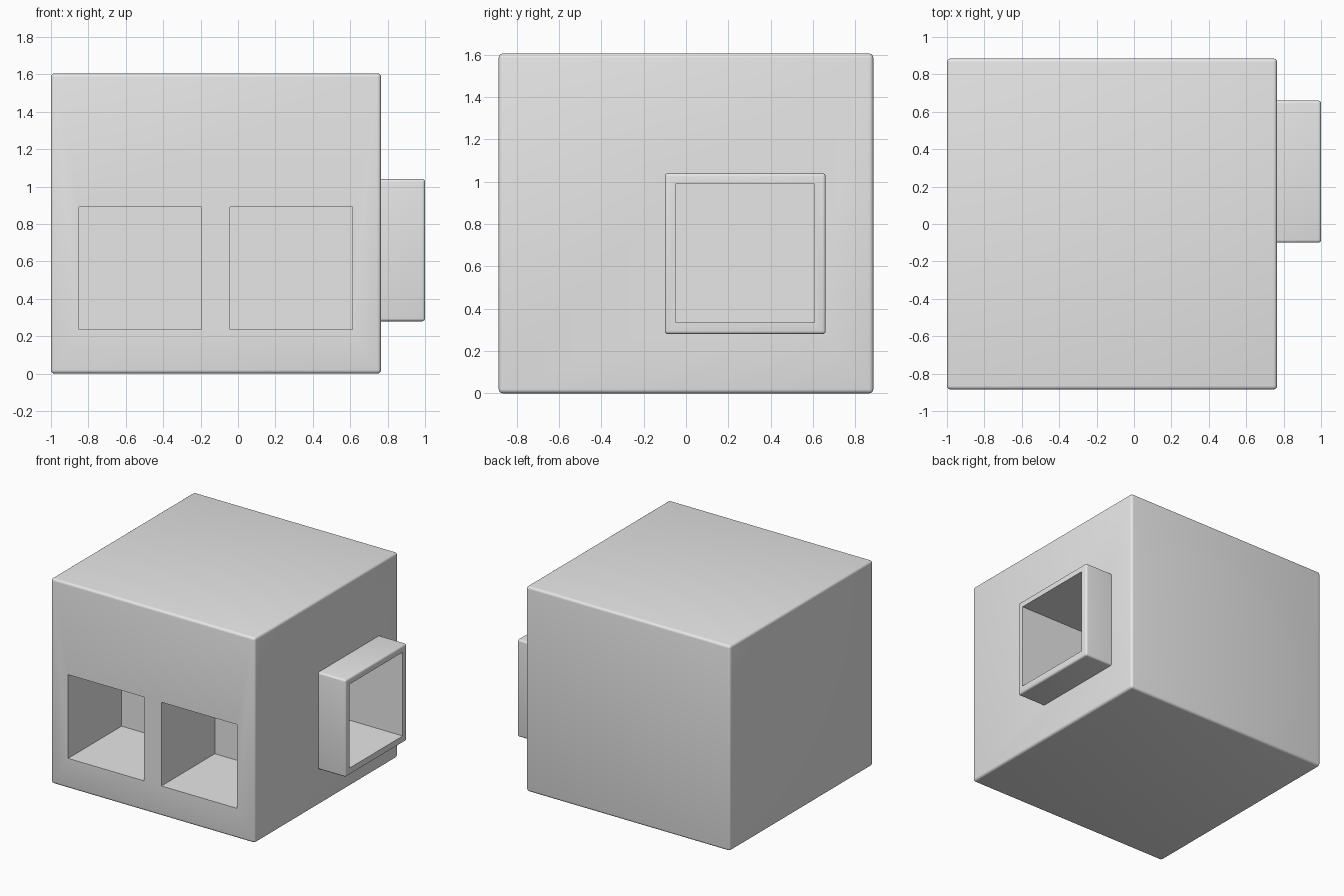
import bpy, bmesh
from math import radians

if "Cube" in bpy.data.objects:
    bpy.data.objects.remove(bpy.data.objects["Cube"])

grey = bpy.data.materials.new("light grey")
grey.diffuse_color = (0.8, 0.8, 0.8, 1)
grey.use_nodes = True
grey.node_tree.nodes["Principled BSDF"].inputs["Base Color"].default_value = grey.diffuse_color


def box(name, lo, hi, bevel=0.0, skip_base=False):
    """Box between two corners; skip_base keeps the -x end square."""
    bm = bmesh.new()
    bmesh.ops.create_cube(bm, size=1)
    for v in bm.verts:
        v.co = [(a + b) / 2 + c * (b - a) for a, b, c in zip(lo, hi, v.co)]
    if bevel:
        edges = [e for e in bm.edges
                 if not (skip_base and all(v.co.x < lo[0] + 1e-4 for v in e.verts))]
        bmesh.ops.bevel(bm, geom=edges, offset=bevel, segments=4,
                        profile=0.5, affect='EDGES', clamp_overlap=True)
    mesh = bpy.data.meshes.new(name)
    bm.to_mesh(mesh)
    bm.free()
    obj = bpy.data.objects.new(name, mesh)
    bpy.context.collection.objects.link(obj)
    mesh.materials.append(grey)
    return obj


def cut(obj, cutters):
    bpy.context.view_layer.objects.active = obj
    for c in cutters:
        mod = obj.modifiers.new("opening", 'BOOLEAN')
        mod.operation = 'DIFFERENCE'
        mod.solver = 'EXACT'
        mod.object = c
        bpy.ops.object.modifier_apply(modifier=mod.name)


# Main block and the square collar on its right side
body = box("body", (-1, -0.885, 0), (0.765, 0.885, 1.605), 0.02)
collar = box("side_collar", (0.765, -0.10, 0.28), (1.0, 0.66, 1.04), 0.015, True)

# Two square pockets in the front, one running in through the collar
pockets = [box("front_pocket_cutter", (x, -1.0, 0.235), (x + 0.655, -0.225, 0.89))
           for x in (-0.85, -0.043)]
side = box("side_pocket_cutter", (0.34, -0.05, 0.335), (1.1, 0.608, 0.99))
cut(body, pockets + [side])
cut(collar, [side])
for c in pockets + [side]:
    bpy.data.objects.remove(c)

# Smooth the rounded edges only
for obj in (body, collar):
    bpy.ops.object.select_all(action='DESELECT')
    obj.select_set(True)
    bpy.context.view_layer.objects.active = obj
    bpy.ops.object.shade_smooth_by_angle(angle=radians(30))
